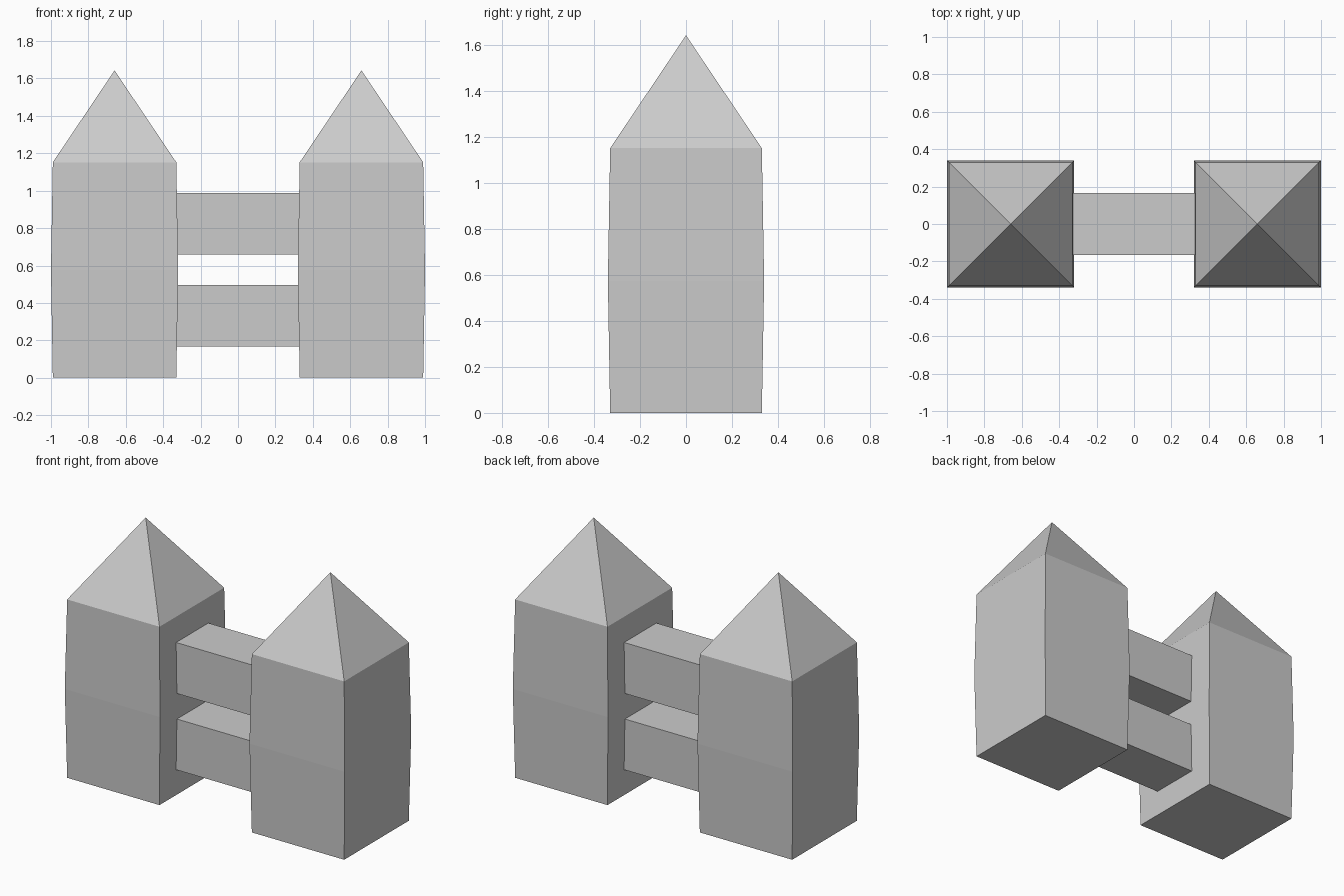
import bpy, bmesh

if "Cube" in bpy.data.objects:
    bpy.data.objects.remove(bpy.data.objects["Cube"])

def make_object(name, bm):
    bmesh.ops.recalc_face_normals(bm, faces=bm.faces)
    mesh = bpy.data.meshes.new(name)
    bm.to_mesh(mesh)
    bm.free()
    obj = bpy.data.objects.new(name, mesh)
    bpy.context.collection.objects.link(obj)
    return obj

def tower(name, x):
    # Square body bulging slightly at mid height, with a pyramid roof
    bm = bmesh.new()
    rings = []
    for half, z in ((0.33, 0), (0.34, 0.575), (0.33, 1.152)):
        rings.append([bm.verts.new((x + sx * half, sy * half, z))
                      for sx, sy in ((-1, -1), (1, -1), (1, 1), (-1, 1))])
    apex = bm.verts.new((x, 0, 1.643))
    bm.faces.new(rings[0])
    for i in range(4):
        j = (i + 1) % 4
        for low, high in zip(rings, rings[1:]):
            bm.faces.new((low[i], low[j], high[j], high[i]))
        bm.faces.new((rings[-1][i], rings[-1][j], apex))
    return make_object(name, bm)

def walkway(name, z0, z1):
    # Box spanning the gap between the towers
    bm = bmesh.new()
    bmesh.ops.create_cube(bm, size=1)
    bmesh.ops.scale(bm, vec=(0.655, 0.329, z1 - z0), verts=bm.verts)
    bmesh.ops.translate(bm, vec=(0, 0, (z0 + z1) / 2), verts=bm.verts)
    return make_object(name, bm)

# Towers
tower("left_tower", -0.66)
tower("right_tower", 0.66)

# Connecting walkways
walkway("lower_walkway", 0.166, 0.495)
walkway("upper_walkway", 0.66, 0.988)
